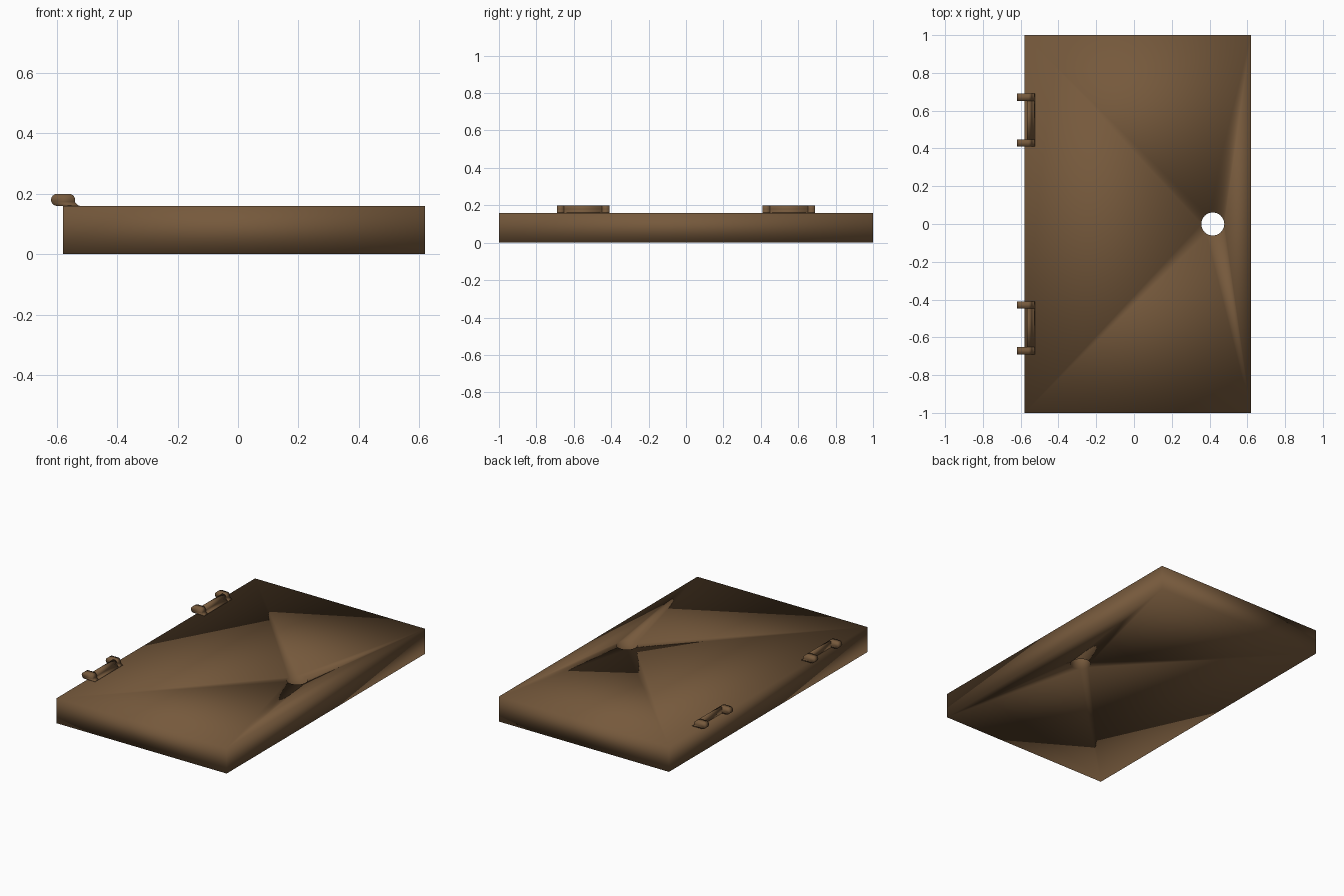
import bpy, bmesh, math

if "Cube" in bpy.data.objects:
    bpy.data.objects.remove(bpy.data.objects["Cube"])

wood = bpy.data.materials.new("brown")
wood.diffuse_color = (0.18, 0.10, 0.045, 1)
wood.use_nodes = True
wood.node_tree.nodes["Principled BSDF"].inputs["Base Color"].default_value = wood.diffuse_color


def finish(name, bm):
    bmesh.ops.recalc_face_normals(bm, faces=bm.faces)
    me = bpy.data.meshes.new(name)
    bm.to_mesh(me)
    bm.free()
    for p in me.polygons:
        p.use_smooth = True
    me.materials.append(wood)
    ob = bpy.data.objects.new(name, me)
    bpy.context.collection.objects.link(ob)
    return ob


def extrude(bm, faces, vec):
    res = bmesh.ops.extrude_face_region(bm, geom=faces, use_keep_orig=True)
    verts = [g for g in res["geom"] if isinstance(g, bmesh.types.BMVert)]
    bmesh.ops.translate(bm, verts=verts, vec=vec)


def prism(name, profile, y0, y1):
    bm = bmesh.new()
    face = bm.faces.new([bm.verts.new((x, y0, z)) for x, z in profile])
    extrude(bm, [face], (0, y1 - y0, 0))
    return finish(name, bm)


def arc(cx, cz, r, a0, a1, n=8):
    return [(cx + r * math.cos(math.radians(a0 + (a1 - a0) * i / n)),
             cz + r * math.sin(math.radians(a0 + (a1 - a0) * i / n))) for i in range(n + 1)]


# door slab with a round finger hole, smooth shaded over shared vertices
bm = bmesh.new()
outline = [(-0.58, -1), (0.62, -1), (0.62, 1), (-0.58, 1)]
hole = [(0.417 + 0.061 * math.cos(i * math.tau / 32),
         0.061 * math.sin(i * math.tau / 32)) for i in range(32)]
edges = []
for loop in (outline, hole):
    vs = [bm.verts.new((x, y, 0)) for x, y in loop]
    edges += [bm.edges.new((vs[i], vs[(i + 1) % len(vs)])) for i in range(len(vs))]
bmesh.ops.triangle_fill(bm, edges=edges, use_beauty=True)
extrude(bm, bm.faces[:], (0, 0, 0.16))
finish("door_panel", bm)

# hinge profiles: a rounded bar with a flared foot, and pill-shaped knuckles
foot = [(-0.541, 0.174), (-0.537, 0.168), (-0.532, 0.163), (-0.525, 0.16)]
bar = [(-0.567, 0.16), (-0.567, 0.20)] + arc(-0.56, 0.18, 0.02, 90, 0) + foot
knuckle = arc(-0.60, 0.18, 0.02, 270, 90) + arc(-0.56, 0.18, 0.02, 90, 0) + foot

# two hinges, each a bar with a knuckle at both ends
for label, c in (("front", -0.55), ("back", 0.55)):
    prism(label + "_hinge_bar", bar, c - 0.102, c + 0.102)
    for i, s in enumerate((-1, 1)):
        prism(f"{label}_hinge_knuckle_{i + 1}", knuckle, c + s * 0.102, c + s * 0.14)
